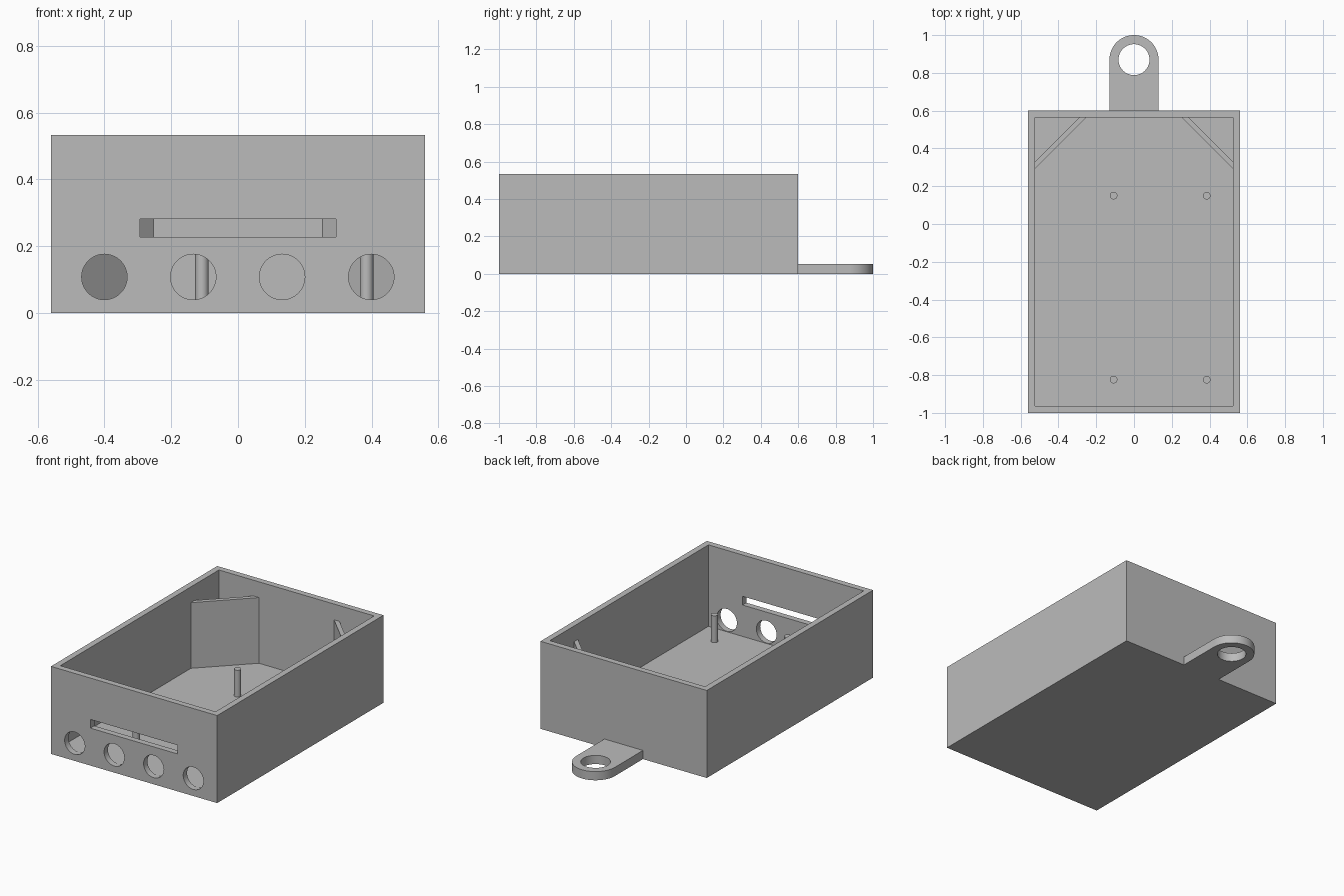
import bpy, bmesh, math
from mathutils import Matrix

cube = bpy.data.objects.get("Cube")
if cube:
    bpy.data.objects.remove(cube, do_unlink=True)

grey = bpy.data.materials.new("plain grey")
grey.use_nodes = True
grey.diffuse_color = (0.5, 0.5, 0.5, 1)
grey.node_tree.nodes["Principled BSDF"].inputs["Base Color"].default_value = (0.5, 0.5, 0.5, 1)

HALF_W, FRONT, BACK, HEIGHT = 0.56, -1.0, 0.6, 0.533
WALL = 0.037
FLOOR = 0.037


def prism(name, outline, z0, z1):
    """Extrude a counter-clockwise outline from z0 to z1."""
    bm = bmesh.new()
    base = bm.faces.new([bm.verts.new((x, y, z0)) for x, y in outline])
    top = bmesh.ops.extrude_face_region(bm, geom=[base])["geom"]
    bmesh.ops.translate(bm, vec=(0, 0, z1 - z0),
                        verts=[v for v in top if isinstance(v, bmesh.types.BMVert)])
    bmesh.ops.recalc_face_normals(bm, faces=bm.faces)
    mesh = bpy.data.meshes.new(name)
    bm.to_mesh(mesh)
    bm.free()
    mesh.materials.append(grey)
    obj = bpy.data.objects.new(name, mesh)
    bpy.context.collection.objects.link(obj)
    return obj


def box(name, x0, x1, y0, y1, z0, z1):
    return prism(name, [(x0, y0), (x1, y0), (x1, y1), (x0, y1)], z0, z1)


def arc(cx, cy, r, turn, steps):
    return [(cx + r * math.cos(turn * i / steps), cy + r * math.sin(turn * i / steps))
            for i in range(steps + 1)]


def disc(name, cx, cy, r, z0, z1, steps=64):
    return prism(name, arc(cx, cy, r, math.tau, steps)[:-1], z0, z1)


def cut(target, cutters):
    """Subtract the cutters, keep the result as plain mesh, drop the cutters."""
    for c in cutters:
        mod = target.modifiers.new("cut", "BOOLEAN")
        mod.operation, mod.solver, mod.object = "DIFFERENCE", "EXACT", c
    bpy.context.view_layer.update()
    graph = bpy.context.evaluated_depsgraph_get()
    result = bpy.data.meshes.new_from_object(target.evaluated_get(graph))
    target.modifiers.clear()
    target.data = result
    for c in cutters:
        bpy.data.objects.remove(c, do_unlink=True)


def smooth(obj):
    bpy.ops.object.select_all(action="DESELECT")
    obj.select_set(True)
    bpy.context.view_layer.objects.active = obj
    bpy.ops.object.shade_smooth_by_angle(angle=math.radians(30))


# Open tray with a slot and four round ports through the front wall
tray = box("tray", -HALF_W, HALF_W, FRONT, BACK, 0, HEIGHT)
cutters = [
    box("cavity", -HALF_W + WALL, HALF_W - WALL, FRONT + WALL, BACK - WALL, FLOOR, HEIGHT + 0.2),
    box("slot", -0.294, 0.293, FRONT - 0.1, FRONT + 0.1, 0.228, 0.281),
]
for x in (-0.4, -0.134, 0.132, 0.399):
    port = disc("port", 0, 0, 0.068, -0.1, 0.1)
    port.data.transform(Matrix.Translation((x, FRONT, 0.108)) @ Matrix.Rotation(math.pi / 2, 4, "X"))
    cutters.append(port)
cut(tray, cutters)
smooth(tray)

# Rounded hanging tab with an eye
TAB_R = 0.13
EYE_Y = 1 - TAB_R
tab = prism("hanging_tab", [(-TAB_R, BACK), (TAB_R, BACK)] + arc(0, EYE_Y, TAB_R, math.pi, 48), 0, 0.053)
cut(tab, [disc("eye", 0, EYE_Y, 0.082, -0.1, 0.2)])
smooth(tab)

# Diagonal panels across the back corners
wall_x, wall_y = HALF_W - WALL, BACK - WALL
for side, label in ((1, "left"), (-1, "right")):
    outline = [(side * (wall_x - a), wall_y - b)
               for a, b in ((0, 0.27), (0, 0.233), (0.233, 0), (0.27, 0))]
    prism(label + "_corner_panel", outline, FLOOR, 0.437)

# Four standing pegs
for x, side in ((-0.108, "right"), (0.385, "left")):
    for y, end in ((-0.824, "front"), (0.15, "back")):
        smooth(disc(f"{end}_{side}_peg", x, y, 0.02, FLOOR, 0.2, 32))
